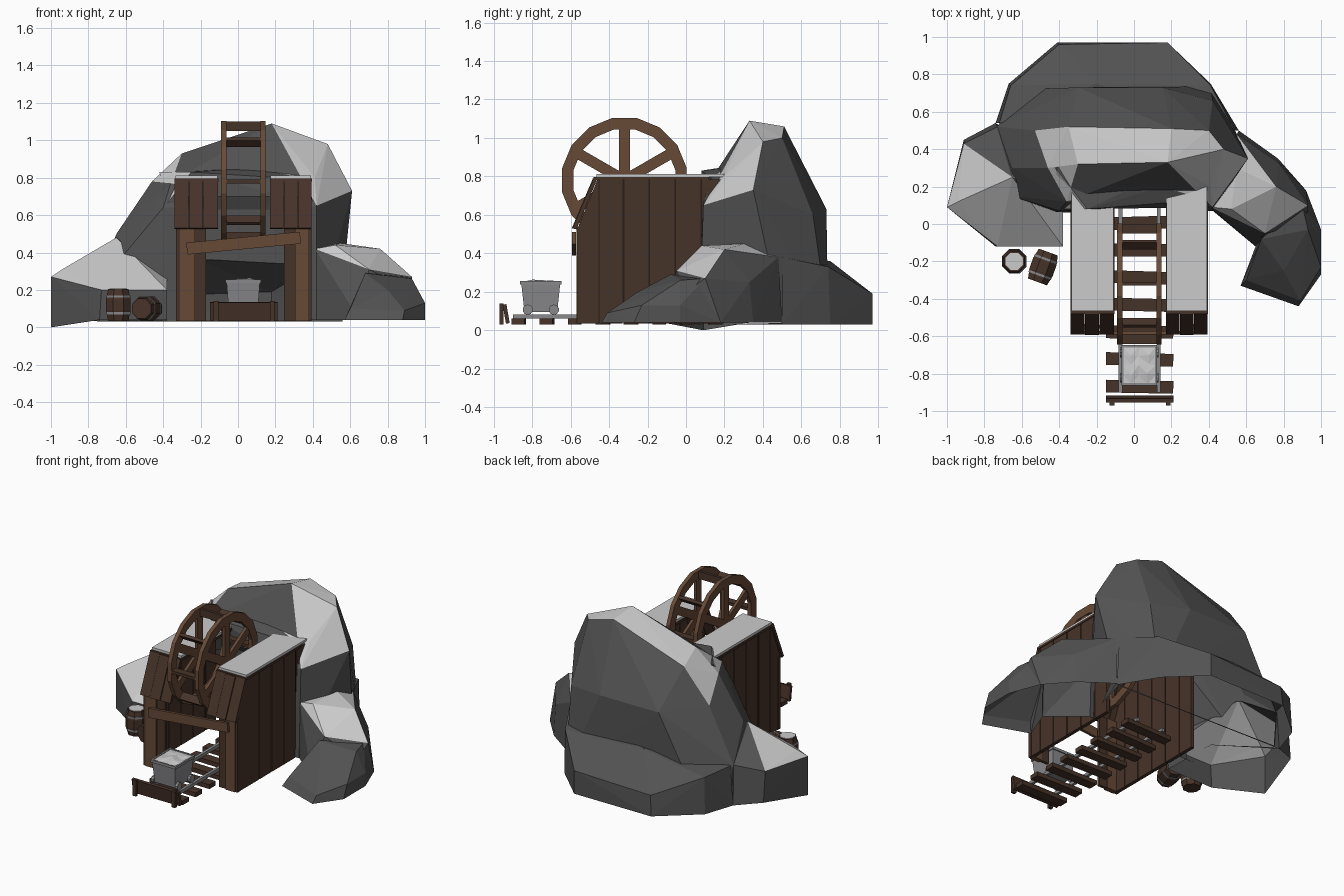
import bpy, bmesh, math, random
from mathutils import Vector, Matrix

if "Cube" in bpy.data.objects:
    bpy.data.objects.remove(bpy.data.objects["Cube"])

random.seed(4)


def material(name, rgb):
    m = bpy.data.materials.new(name)
    m.diffuse_color = (*rgb, 1)
    m.use_nodes = True
    m.node_tree.nodes["Principled BSDF"].inputs["Base Color"].default_value = m.diffuse_color
    return m


DARK = material("dark_wood", (0.062, 0.033, 0.022))
GAP = material("gap_wood", (0.02, 0.012, 0.009))
LIGHT = material("light_wood", (0.135, 0.068, 0.038))
STONE = material("dark_stone", (0.085, 0.085, 0.085))
PALE = material("pale_stone", (0.8, 0.8, 0.8))
METAL = material("metal", (0.25, 0.25, 0.26))


def finish(name, bm, mat=None):
    bmesh.ops.recalc_face_normals(bm, faces=bm.faces)
    me = bpy.data.meshes.new(name)
    bm.to_mesh(me)
    bm.free()
    ob = bpy.data.objects.new(name, me)
    bpy.context.collection.objects.link(ob)
    if mat:
        me.materials.append(mat)
    return ob


def box(name, x, y, z, mat=None, axis="X", angle=0):
    """Box from ranges, turned about its own centre."""
    c = Vector(((x[0] + x[1]) / 2, (y[0] + y[1]) / 2, (z[0] + z[1]) / 2))
    bm = bmesh.new()
    bmesh.ops.create_cube(bm, size=1, matrix=Matrix.Translation(c)
                          @ Matrix.Rotation(math.radians(angle), 4, axis)
                          @ Matrix.Diagonal((x[1] - x[0], y[1] - y[0], z[1] - z[0], 1)))
    return finish(name, bm, mat)


def prism(name, profile, x0, x1, mat=None):
    """Side (y, z) profile swept along x."""
    bm = bmesh.new()
    a, b = [[bm.verts.new((x, y, z)) for y, z in profile] for x in (x0, x1)]
    bm.faces.new(a)
    bm.faces.new(b)
    for i in range(len(a)):
        bm.faces.new((a[i - 1], a[i], b[i], b[i - 1]))
    return finish(name, bm, mat)


def hull(name, pts, mat=None):
    bm = bmesh.new()
    for p in pts:
        bm.verts.new(p)
    r = bmesh.ops.convex_hull(bm, input=bm.verts)
    junk = {g for g in r["geom_interior"] if isinstance(g, bmesh.types.BMVert)}
    bmesh.ops.delete(bm, geom=list(junk), context="VERTS")
    return finish(name, bm, mat)


def lathe(name, profile, sides, matrix, mat=None):
    """Closed solid from (radius, height) rings."""
    bm = bmesh.new()
    rings = [[bm.verts.new(matrix @ Vector((r * math.cos(2 * math.pi * i / sides),
                                            r * math.sin(2 * math.pi * i / sides), h)))
              for i in range(sides)] for r, h in profile]
    for a, b in zip(rings, rings[1:]):
        for i in range(sides):
            j = (i + 1) % sides
            bm.faces.new((a[i], a[j], b[j], b[i]))
    bm.faces.new(rings[0])
    bm.faces.new(rings[-1])
    return finish(name, bm, mat)


# Rock: faceted lumps merged together, with the tunnel mouth cut out
rock = hull("rock", [
    (-.42, .06, .03), (-.65, .3, .5), (-.66, .15, .33), (-.4, .07, .64), (-.36, .12, .77),
    (-.46, .3, .78), (-.3, .32, .93), (-.35, .52, .88), (.18, .33, 1.09), (.2, .51, 1.06),
    (.48, .4, .98), (.4, .5, 1.0), (.41, .2, .8), (.42, .09, .65), (.42, .07, .04),
    (.61, .35, .73), (.54, .3, .44), (.54, .5, .04), (.42, .66, .6), (.41, .74, .04),
    (.15, .73, .63), (-.3, .73, .63), (-.53, .5, .65), (-.73, .52, .3), (-.72, .5, .04), (-.62, .72, .04)])
ledge = hull("ledge", [
    (-.25, .08, .83), (.15, .2, .84), (.38, .13, .79), (.3, .34, .87), (-.42, .3, .83),
    (-.38, .08, .66), (.4, .09, .66), (0, .5, .6)])
skirt = hull("skirt", [
    (.41, .75, .03), (.41, .74, .33), (.18, .97, .03), (.18, .97, .19), (-.41, .97, .03),
    (-.4, .96, .17), (-.67, .75, .03), (-.66, .74, .28), (-.74, .54, .03), (-.72, .54, .3),
    (.56, .5, .03), (.54, .5, .38), (-.2, .75, .36)])
left_lump = hull("left_lump", [
    (-1, .09, 0), (-1, .09, .27), (-.94, .12, .31), (-.91, .45, .06), (-.91, .43, .27),
    (-.74, -.12, .04), (-.73, -.12, .2), (-.38, -.12, .04), (-.38, -.12, .2), (-.74, .1, .33),
    (-.74, .54, .03), (-.73, .52, .3), (-.38, .1, .27), (-.38, .3, .03), (-.65, .25, .48), (-.85, .25, 0)])
right_lump = hull("right_lump", [
    (.41, .08, .04), (.41, .09, .42), (.52, .08, .44), (.55, .3, .45), (.76, .2, .42),
    (.7, -.05, .31), (.65, -.12, .04), (.92, 0, .2), (.93, .1, .27), (.92, .18, .04),
    (.77, .35, .04), (.77, .33, .25), (.56, .5, .04), (.55, .48, .38)])
right_tip = hull("right_tip", [
    (.65, -.12, .04), (.68, -.08, .29), (.9, .1, .27), (.93, -.03, .26), (1, -.03, .04),
    (1, -.03, .13), (1, -.27, .04), (1, -.23, .13), (.88, -.44, .04), (.89, -.41, .09),
    (.57, -.33, .04), (.6, -.3, .1), (.66, -.2, .18), (.8, -.25, .2), (.92, .18, .04)])
mouth = box("mouth_cutter", (-.325, .375), (-.3, .3), (-.1, .7))
parts = [(ledge, "UNION"), (skirt, "UNION"), (left_lump, "UNION"), (right_lump, "UNION"),
         (right_tip, "UNION"), (mouth, "DIFFERENCE")]
for ob, op in parts:
    m = rock.modifiers.new(op, "BOOLEAN")
    m.object, m.operation, m.solver = ob, op, "EXACT"
merged = bpy.data.meshes.new_from_object(rock.evaluated_get(bpy.context.evaluated_depsgraph_get()))
rock.modifiers.clear()
rock.data = merged
for ob, _ in parts:
    bpy.data.objects.remove(ob)

# Open the rock into a hollow shell and paint its ledges pale
merged.materials.clear()
merged.materials.append(STONE)
merged.materials.append(PALE)
bm = bmesh.new()
bm.from_mesh(merged)
bm.normal_update()
gone = []
for f in bm.faces:
    c, n = f.calc_center_median(), f.normal
    inside = -.33 < c.x < .38 and c.y < .301 and c.z < .69 and (abs(n.x) > .99 or abs(n.y) > .99)
    if inside or (n.z < -.7 and c.z < .07):
        gone.append(f)
    crest = c.z > .75 and n.y < .4 and n.z > .2 and (c.y > .3 or abs(c.x) > .3)
    left = c.x < -.4 and c.y < .4 and c.z < .43 and n.z > .35
    right = c.x > .5 and .28 < c.z < .5 and n.z > .5
    f.material_index = int(crest or left or right)
bmesh.ops.delete(bm, geom=gone, context="FACES")
bm.to_mesh(merged)
bm.free()

# Shed side walls: vertical planks, the first with a slanted top
edges = [-.455, -.325, -.19, -.055, .08, .2]
for side, x in (("left", -.33), ("right", .365)):
    prism(side + "_wall_front_plank",
          [(-.56, .035), (-.56, .54), (-.46, .785), (-.455, .785), (-.455, .035)], x, x + .025, DARK)
    for i, (a, b) in enumerate(zip(edges, edges[1:])):
        box(f"{side}_wall_plank_{i}", (x, x + .025), (a + .004, b - .004), (.035, .785), DARK)
    box(side + "_wall_backing", (x + .005, x + .02), (-.456, .19), (.04, .78), GAP)

# Shed front: posts, inner planks, slanted boards, roof strips
for side, post, plank, roof in (("left", (-.31, -.23), (-.23, -.17), (-.34, -.105)),
                                ("right", (.305, .375), (.245, .305), (.17, .395))):
    box(side + "_post", post, (-.57, -.535), (.035, .54), LIGHT)
    box(side + "_inner_plank", plank, (-.56, -.54), (.035, .54), DARK)
    outer = (-.332, -.31) if side == "left" else (.375, .392)
    box(side + "_corner_plank", outer, (-.565, -.54), (.035, .54), DARK)
    w = (roof[1] - roof[0]) / 3
    for i in range(3):
        a = roof[0] + i * w
        o = .004 * (i % 2)
        prism(f"{side}_slant_board_{i}", [(-.59 - o, .53), (-.57, .525), (-.46, .79), (-.48 - o, .79)],
              a, a + w - .003, DARK)
    box(side + "_roof_trim", roof, (-.48, .12), (.78, .796), DARK)
    box(side + "_roof", (roof[0] + .005, roof[1] - .005), (-.465, .2), (.796, .812))
box("fallen_plank", (-.275, .335), (-.592, -.572), (.418, .482), LIGHT, "Y", -5.5)

# Big wheel: two polygon rims with spokes, joined by slats
CY, CZ, R = -.32, .78, .33
for n, x in enumerate((-.09, .12)):
    bm = bmesh.new()
    N = 16
    rings = [[bm.verts.new((px, CY + r * math.sin(2 * math.pi * (i + .5) / N),
                            CZ + r * math.cos(2 * math.pi * (i + .5) / N))) for i in range(N)]
             for px, r in ((x, R), (x + .028, R), (x + .028, R - .06), (x, R - .06))]
    for k in range(4):
        a, b = rings[k], rings[(k + 1) % 4]
        for i in range(N):
            j = (i + 1) % N
            bm.faces.new((a[i], a[j], b[j], b[i]))
    finish(f"wheel_rim_{n}", bm, LIGHT)
    for k in range(3):
        box(f"wheel_spoke_{n}_{k}", (x + .004, x + .024), (CY - .028, CY + .028),
            (CZ - .28, CZ + .28), LIGHT, "X", 60 * k)
for k in range(8):
    t = math.radians(45 * k)
    y, z = CY + .295 * math.sin(t), CZ + .295 * math.cos(t)
    box(f"wheel_slat_{k}", (-.065, .125), (y - .01, y + .01), (z - .026, z + .026), DARK, "X", -45 * k)

# Track: ties, rails and end stop
for i in range(8):
    y = -.87 + .146 * i
    box(f"tie_{i}", (-.15, .21), (y - .034, y + .034), (.03, .06), DARK, "Z", random.uniform(-2, 2))
for n, x in enumerate((-.082, .122)):
    box(f"rail_{n}", (x, x + .02), (-.9, .2), (.06, .082), METAL)
for n, x in enumerate((-.13, .17)):
    box(f"stop_post_{n}", (x, x + .025), (-.97, -.95), (.03, .14), DARK)
box("stop_board", (-.15, .21), (-.945, -.925), (.035, .135), DARK, "X", 10)

# Mine cart: tapered tub, rim, ore heap, wheels
CX, CARTY = .028, -.755
hull("cart_tub", [(CX + sx * a, CARTY + sy * b, z) for a, b, z in ((.078, .085, .095), (.09, .102, .25))
                  for sx in (-1, 1) for sy in (-1, 1)], METAL)
for s in (-1, 1):
    box("cart_rim_side", (CX + s * .09 - .006, CX + s * .09 + .006), (CARTY - .107, CARTY + .107),
        (.238, .256), METAL)
    box("cart_rim_end", (CX - .096, CX + .096), (CARTY + s * .102 - .006, CARTY + s * .102 + .006),
        (.238, .256), METAL)
    for t in (-1, 1):
        lathe("cart_wheel", [(.027, -.01), (.027, .01)], 10, Matrix.Translation(
            (CX + s * .092, CARTY + t * .068, .107)) @ Matrix.Rotation(math.pi / 2, 4, "Y"), METAL)
bm = bmesh.new()
bmesh.ops.create_grid(bm, x_segments=4, y_segments=4, size=1,
                      matrix=Matrix.Translation((CX, CARTY, .251)) @ Matrix.Diagonal((.09, .1, 1, 1)))
for v in bm.verts:
    if not v.is_boundary:
        v.co += Vector([random.uniform(-.008, .008) for _ in range(2)] + [random.uniform(.002, .014)])
bmesh.ops.triangulate(bm, faces=bm.faces)
finish("cart_ore", bm)

# Barrels: one standing, one lying
for n, mat in enumerate((Matrix.Translation((-.64, -.2, .12)),
                         Matrix.Translation((-.487, -.23, .1)) @ Matrix.Rotation(math.radians(-20), 4, "Z")
                         @ Matrix.Rotation(math.pi / 2, 4, "X"))):
    mat = mat @ Matrix.Rotation(math.pi / 8, 4, "Z")
    lathe(f"barrel_{n}", [(.058, -.085), (.071, -.03), (.071, .03), (.058, .085)], 8, mat, DARK)
    for h in (-.045, .045):
        lathe(f"barrel_band_{n}", [(.0695, h - .006), (.0695, h + .006)], 8, mat, METAL)
    if n == 0:
        lathe("barrel_lid", [(.05, .084), (.05, .088)], 8, mat)
